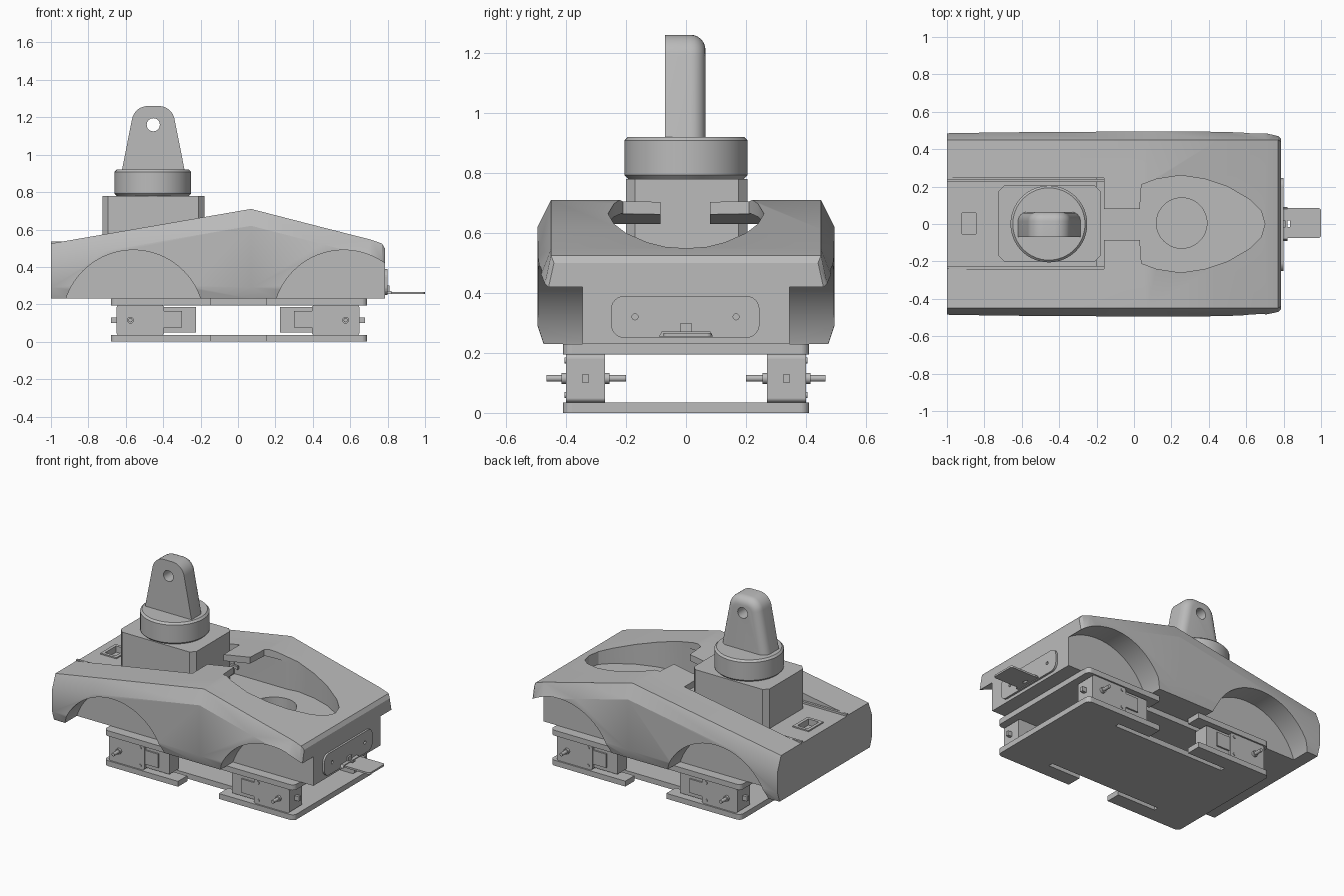
import bpy, bmesh, math
from mathutils import Matrix, Vector

cube = bpy.data.objects.get("Cube")
if cube:
    bpy.data.objects.remove(cube, do_unlink=True)

grey = bpy.data.materials.new("plain_grey")
grey.use_nodes = True
grey.diffuse_color = (0.5, 0.5, 0.5, 1)
grey.node_tree.nodes["Principled BSDF"].inputs["Base Color"].default_value = (0.5, 0.5, 0.5, 1)


def finish(bm, name):
    bmesh.ops.recalc_face_normals(bm, faces=bm.faces)
    mesh = bpy.data.meshes.new(name)
    bm.to_mesh(mesh)
    bm.free()
    mesh.materials.append(grey)
    ob = bpy.data.objects.new(name, mesh)
    bpy.context.collection.objects.link(ob)
    return ob


def prism(name, pts, axis, lo, hi):
    """Extrude a 2D outline along an axis: y takes (x, z), z takes (x, y), x takes (y, z)."""
    put = {"x": lambda p, t: (t, p[0], p[1]),
           "y": lambda p, t: (p[0], t, p[1]),
           "z": lambda p, t: (p[0], p[1], t)}[axis]
    bm = bmesh.new()
    face = bm.faces.new([bm.verts.new(put(p, lo)) for p in pts])
    new = bmesh.ops.extrude_face_region(bm, geom=[face])["geom"]
    shift = Vector(put((0, 0), hi - lo))
    bmesh.ops.translate(bm, vec=shift, verts=[v for v in new if isinstance(v, bmesh.types.BMVert)])
    return finish(bm, name)


def box(name, x0, x1, y0, y1, z0, z1):
    return prism(name, [(x0, y0), (x1, y0), (x1, y1), (x0, y1)], "z", z0, z1)


def circle(a, b, r, n=48):
    return [(a + r * math.cos(2 * math.pi * i / n), b + r * math.sin(2 * math.pi * i / n)) for i in range(n)]


def rounded(a0, a1, b0, b1, r, n=6):
    corners = [(a1 - r, b1 - r), (a0 + r, b1 - r), (a0 + r, b0 + r), (a1 - r, b0 + r)]
    return [(a + r * math.cos(math.pi / 2 * (k + i / n)), b + r * math.sin(math.pi / 2 * (k + i / n)))
            for k, (a, b) in enumerate(corners) for i in range(n + 1)]


def apply(ob, mod):
    bpy.context.view_layer.objects.active = ob
    bpy.ops.object.modifier_apply(modifier=mod.name)


def cut(ob, cutter):
    mod = ob.modifiers.new("cut", "BOOLEAN")
    mod.operation, mod.object, mod.solver = "DIFFERENCE", cutter, "EXACT"
    apply(ob, mod)
    bpy.data.objects.remove(cutter, do_unlink=True)


def smooth(ob, angle=30):
    bpy.ops.object.select_all(action="DESELECT")
    ob.select_set(True)
    bpy.context.view_layer.objects.active = ob
    bpy.ops.object.shade_smooth_by_angle(angle=math.radians(angle))


# Car body lofted along x from chamfered sections (x, roof height, half width)
bm = bmesh.new()
rings = []
for x, roof, w in [(-1, .525, .485), (-.7, .577, .49), (.07, .71, .495), (.45, .612, .493),
                   (.71, .546, .485), (.77, .525, .47), (.785, .50, .46)]:
    half = [(w - .02, .23), (w, .29), (w, roof - .09), (min(w - .02, .45), roof)]
    ring = half + [(-y, z) for y, z in reversed(half)]
    rings.append([bm.verts.new((x, y, z)) for y, z in ring])
for a, b in zip(rings, rings[1:]):
    for i in range(len(a)):
        j = (i + 1) % len(a)
        bm.faces.new((a[i], a[j], b[j], b[i]))
bm.faces.new(rings[0])
bm.faces.new(rings[-1])
body = finish(bm, "body")

# Wheel arches
for x in (-.56, .565):
    for lo, hi in ((.345, .6), (-.6, -.345)):
        cut(body, prism("arch_cutter", circle(x, .111, .379, 96), "y", lo, hi))

# Rear bay, tunnel under the roof, and roof notch
cut(body, box("bay_cutter", -1.1, -.16, -.24, .245, .522, 1))
cut(body, prism("tunnel_cutter", [(-.2, .47), (.2, .47), (.2, .64), (.05, .665), (-.2, .622)], "y", -.25, .25))
cut(body, box("notch_cutter", -.17, .1, -.085, .08, .6, 1))

# Teardrop bonnet pit with a round well
arc = [(.03, .07), (.04, .21), (.12, .24), (.25, .26), (.38, .24), (.5, .2), (.62, .13), (.68, .07)]
tear = arc + [(.7, 0)] + [(x, -y) for x, y in reversed(arc)]
cut(body, prism("pit_cutter", tear, "z", .47, 1))
cut(body, prism("well_cutter", circle(.255, .005, .135), "z", .36, 1))
cut(body, box("hatch_cutter", -.94, -.825, -.073, .08, .49, .6))
smooth(body, 25)
hatch = box("hatch_frame", -.94, -.825, -.073, .08, .49, .53)
cut(hatch, box("hatch_hole", -.92, -.845, -.053, .06, .4, .6))
for side in (-1, 1):
    y = .2325 * side
    box("bay_rim", -1, -.16, y - .0075, y + .0075, .515, .535)

# Turret block, ring and lug
block = prism("turret_block", [(-.725, -.17), (-.695, -.2), (-.21, -.2), (-.18, -.17),
                               (-.18, .175), (-.21, .205), (-.695, .205), (-.725, .175)], "z", .46, .78)
ring = prism("turret_ring", circle(-.455, 0, .205, 64), "z", .78, .92)
bev = ring.modifiers.new("bevel", "BEVEL")
bev.width, bev.segments, bev.angle_limit = .012, 1, math.radians(40)
apply(ring, bev)
smooth(ring)

cx = -.453
top = [(cx + s * .03 + .085 * math.cos(t), 1.175 + .085 * math.sin(t))
       for s, t0 in ((1, 10), (-1, 90)) for t in [math.radians(t0 + 80 * i / 8) for i in range(9)]]
lug = prism("turret_lug", [(cx - .168, .915), (cx + .168, .915)] + top, "y", -.07, .065)
# Round the edge of the lug's back face
bm = bmesh.new()
bm.from_mesh(lug.data)
back = [e for e in bm.edges if all(v.co.y > .06 for v in e.verts) and max(v.co.z for v in e.verts) > 1]
bmesh.ops.bevel(bm, geom=back, offset=.05, segments=6, profile=.5, affect="EDGES")
bm.to_mesh(lug.data)
bm.free()
cut(lug, prism("lug_hole", circle(cx, 1.16, .035, 32), "y", -.2, .2))
smooth(lug)

# Chassis plates with side notches and long slots
for name, z0, z1 in (("lower_plate", 0, .035), ("upper_plate", .195, .23)):
    plate = prism(name, rounded(-.68, .69, -.41, .41, .03), "z", z0, z1)
    for s in (-1, 1):
        ys = sorted((s * .29, s * .5))
        cut(plate, box("side_notch", -.145, .15, ys[0], ys[1], z0 - .1, z1 + .1))
        ys = sorted((s * .285, s * .315))
        cut(plate, box("long_slot", -.42, .38, ys[0], ys[1], z0 - .1, z1 + .1))

# Four geared motors with axles, mirrored to each corner
for sx in (-1, 1):
    for sy in (-1, 1):
        tag = ("left" if sx > 0 else "right") + ("_back" if sy > 0 else "_front")

        def corner(name, x0, x1, y0, y1, z0, z1):
            a, b = sorted((sx * x0, sx * x1))
            c, d = sorted((sy * y0, sy * y1))
            return box(tag + name, a, b, c, d, z0, z1)

        gx = sorted((sx * .395, sx * .65))
        gy = sorted((sy * .27, sy * .40))
        prism(tag + "_gearbox", rounded(gx[0], gx[1], .035, .195, .015), "y", gy[0], gy[1])
        corner("_motor_can", .225, .40, .285, .385, .05, .185)
        corner("_motor_clip", .30, .40, .275, .395, .075, .165)
        corner("_end_tab", .65, .68, .325, .345, .1, .13)
        ax = sx * .575
        for part, r, y0, y1 in (("_boss", .018, .255, .415), ("_axle", .011, .2, .465)):
            lo, hi = sorted((sy * y0, sy * y1))
            smooth(prism(tag + part, circle(ax, .115, r, 20), "y", lo, hi))
        for z in (.06, .175):
            lo, hi = sorted((sy * .39, sy * .405))
            prism(tag + "_rivet", circle(sx * .425, z, .01, 12), "y", lo, hi)

# Nose plate with screw holes, and the flat tongue
nose = prism("nose_plate", rounded(-.25, .245, .25, .39, .045), "x", .78, .798)
for y in (-.17, .167):
    cut(nose, prism("screw_hole", circle(y, .32, .01, 16), "x", .785, .9))
prism("tongue_bracket", [(-.09, .255), (.09, .255), (.08, .272), (-.08, .272)], "x", .785, .82)
box("tongue_fin", .785, .81, -.018, .018, .26, .30)
tongue = prism("tongue", rounded(.78, 1, -.075, .085, .015), "z", .255, .267)
cut(tongue, box("tongue_slot", .802, .835, -.015, .02, .2, .4))
